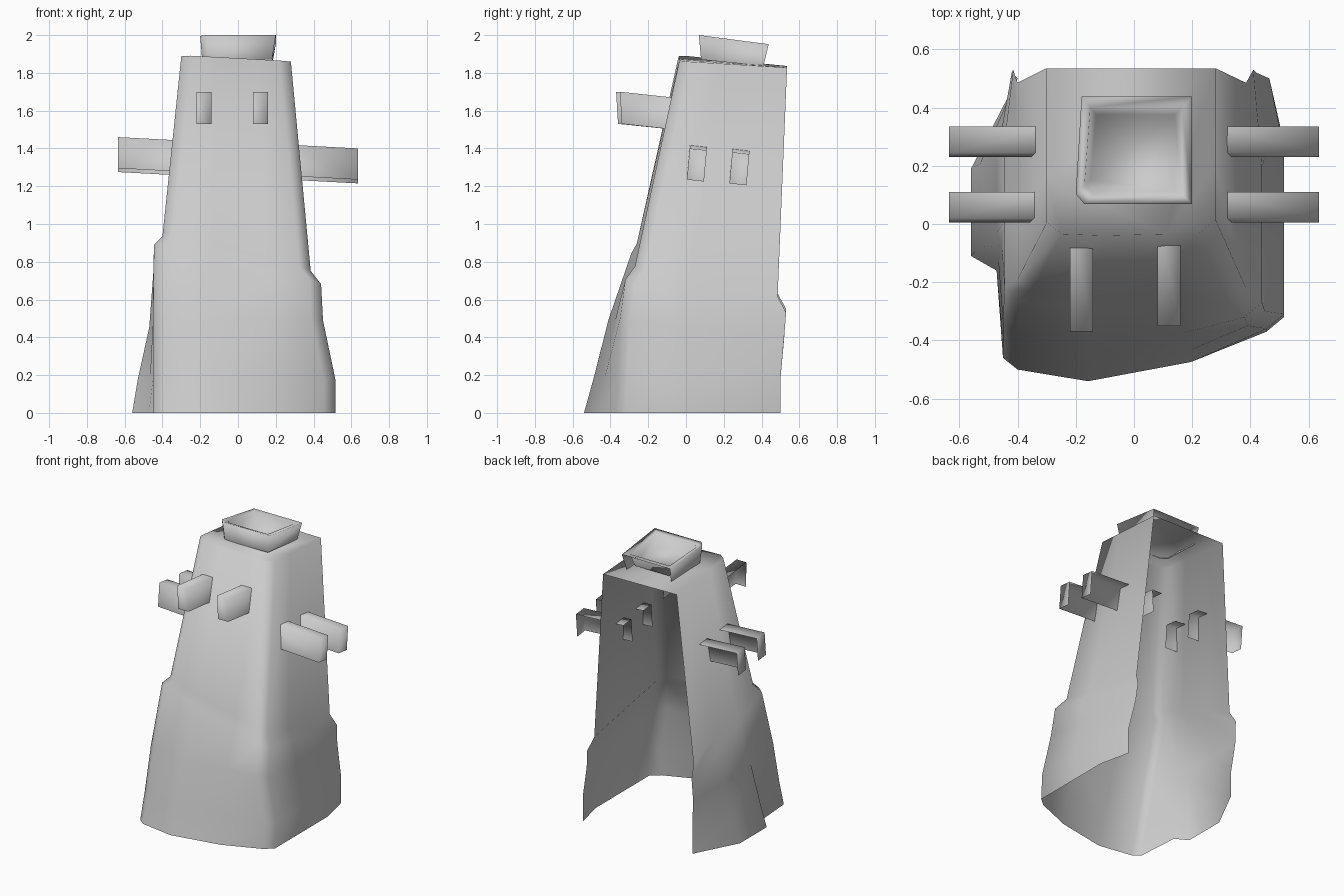
import bpy, bmesh
from mathutils import Vector

if "Cube" in bpy.data.objects:
    bpy.data.objects.remove(bpy.data.objects["Cube"])

stone = bpy.data.materials.new("grey_stone")
stone.use_nodes = True
stone.diffuse_color = (0.6, 0.6, 0.6, 1)
stone.node_tree.nodes["Principled BSDF"].inputs["Base Color"].default_value = stone.diffuse_color


def finish(name, bm):
    for face in bm.faces:
        face.smooth = True
    mesh = bpy.data.meshes.new(name)
    bm.to_mesh(mesh)
    bm.free()
    mesh.materials.append(stone)
    obj = bpy.data.objects.new(name, mesh)
    bpy.context.collection.objects.link(obj)


def bridge(bm, lower, upper, closed=False):
    count = len(lower)
    for i in range(count if closed else count - 1):
        j = (i + 1) % count
        bm.faces.new((lower[i], lower[j], upper[j], upper[i]))


# Tower shell: open-backed outlines lofted from the ground to the roof
def outline(zl, zr, tilt_l, tilt_r, xl, bulge, xr, yf, skew, bow, yb, tuck):
    yr = yf + skew
    depth = yb - yf
    path = [
        (-xl + tuck, yb), (-xl - bulge, yf + depth * 0.69),
        (-xl - bulge, yf + depth * 0.39), (-xl - bulge * 0.2, yf + depth * 0.34),
        (-xl, yf + 0.04), (-xl + 0.05, yf), (-xl * 0.35, yf - bow),
        (xr * 0.38, yf + skew * 0.2), (xr - 0.06, yr), (xr, yr + 0.05),
        (xr, yr + depth * 0.4), (xr, yr + depth * 0.65), (xr - tuck, yb),
    ]
    points = []
    for x, y in path:
        t = (x + xl) / (xl + xr)
        left, right = zl - tilt_l * y, zr - tilt_r * y
        points.append(Vector((x, y, left + (right - left) * t)))
    return points


levels = [
    outline(0, 0, 0, 0, 0.45, 0.11, 0.515, -0.5, 0.13, 0.04, 0.5, 0.05),
    outline(0.18, 0.18, 0, 0, 0.45, 0.08, 0.515, -0.45, 0.09, 0.04, 0.5, 0.05),
    outline(0.45, 0.46, 0.1, 0.1, 0.45, 0.02, 0.45, -0.38, 0.03, 0.03, 0.52, 0.03),
    outline(0.79, 0.63, 0.45, 0.19, 0.445, 0, 0.44, -0.26, -0.06, 0.03, 0.53, 0.03),
    outline(0.85, 0.71, 0.45, 0.19, 0.4, 0, 0.385, -0.23, -0.04, 0.03, 0.485, 0),
    outline(1.89, 1.86, 0.1, 0.06, 0.3, 0, 0.28, -0.035, 0, 0.005, 0.535, 0),
]
bm = bmesh.new()
rings = [[bm.verts.new(p) for p in level] for level in levels]
for lower, upper in zip(rings, rings[1:]):
    bridge(bm, lower, upper)
bm.faces.new(rings[-1])
finish("tower_shell", bm)


# Chimney: flared collar with a rim and a sunken basin, open behind
def square(bm, x0, x1, y0, y1, z_front, slope):
    corners = [(x0 + 0.02, y1), (x0, y0 + 0.035), (x0 + 0.03, y0), (x1, y0), (x1, y1)]
    return [bm.verts.new((x, y, z_front - slope * (y - y0))) for x, y in corners]


bm = bmesh.new()
foot = square(bm, -0.19, 0.18, 0.08, 0.41, 1.87, 0.1)
rim = square(bm, -0.2, 0.2, 0.068, 0.438, 2.0, 0.13)
lip = square(bm, -0.17, 0.165, 0.1, 0.4, 1.99, 0.13)
basin = square(bm, -0.15, 0.14, 0.115, 0.375, 1.89, 0.1)
bridge(bm, foot, rim)
bridge(bm, rim, lip, closed=True)
bridge(bm, lip, basin, closed=True)
bm.faces.new(basin)
finish("chimney", bm)


# Beams: thin troughs with a top, one side and an end cap
def beam(name, start, end, across, drop):
    start, end, across, drop = map(Vector, (start, end, across, drop))
    bm = bmesh.new()
    near, far = (
        [bm.verts.new(p + o) for o in (across, Vector(), drop)] for p in (start, end))
    bridge(bm, near, far)
    cap = bm.verts.new(end + across + drop)
    bm.faces.new((far[0], far[1], far[2], cap))
    finish(name, bm)


for side, x, reach in (("right", -0.22, -0.37), ("left", 0.08, -0.35)):
    beam("front_beam_" + side, (x + 0.08, 0.02, 1.66), (x + 0.08, reach, 1.7),
         (-0.08, 0, 0), (0, 0.01, -0.17))

for side, s, z in (("right", -1, 1.44), ("left", 1, 1.42)):
    for place, y, lower in (("front", 0.02, 0), ("rear", 0.245, 0.02)):
        tip = z + (0.02 if s < 0 else -0.02) - lower
        beam(f"{side}_beam_{place}", (s * 0.26, y, z - lower), (s * 0.635, y, tip),
             (0, 0.09, -0.01), (0, -0.015, -0.165))
